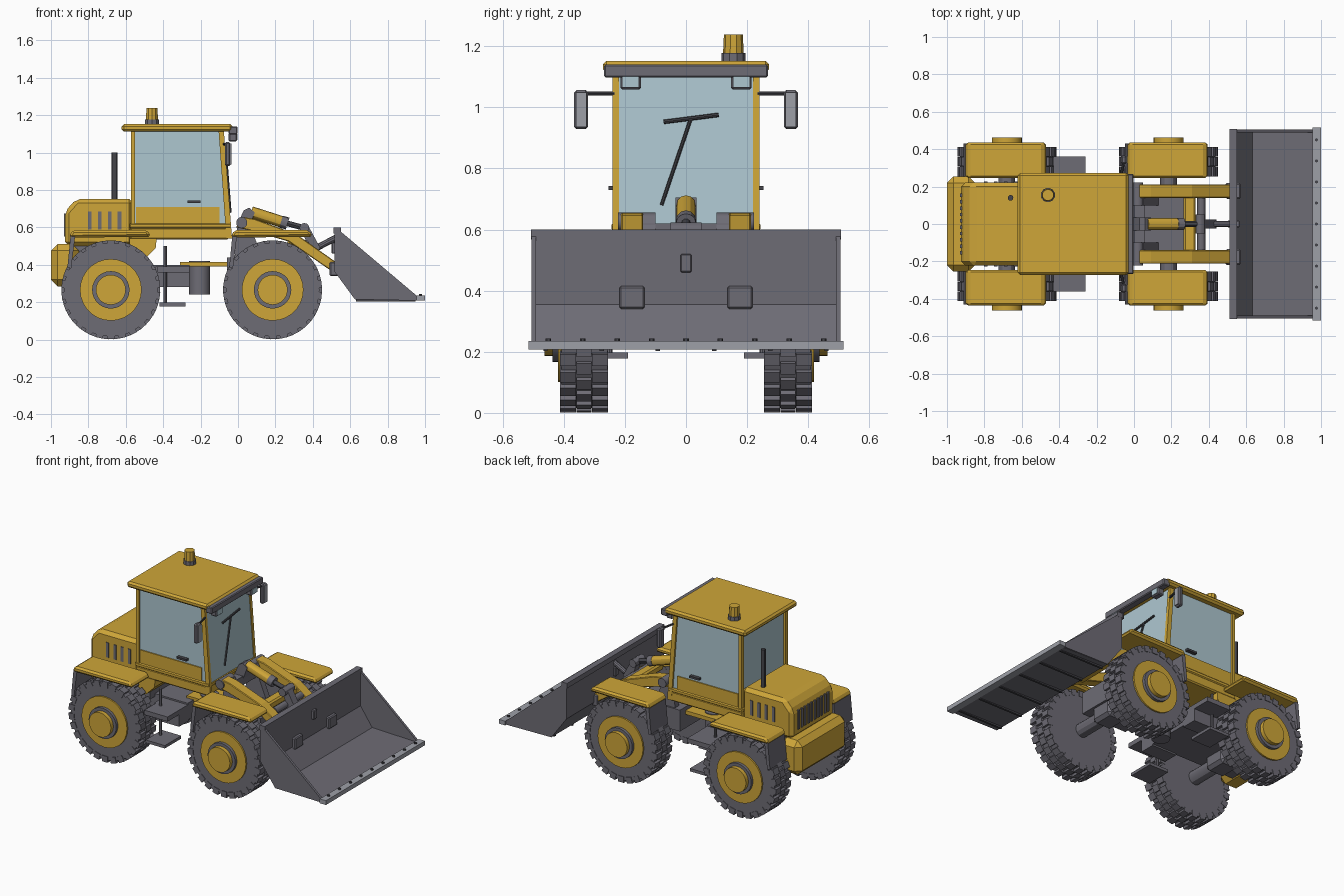
import bpy, bmesh, math
from mathutils import Vector, Matrix


def mat(name, rgb):
    m = bpy.data.materials.new(name)
    m.diffuse_color = (*rgb, 1)
    return m


YELLOW = mat("machine yellow", (0.62, 0.38, 0.04))
GREY = mat("rubber grey", (0.155, 0.15, 0.178))
DARK = mat("dark trim", (0.06, 0.06, 0.07))
LIGHT = mat("light steel", (0.34, 0.35, 0.39))
GLASS = mat("glass blue", (0.42, 0.57, 0.63))


def finish(bm, name, m, bevel=0, smooth=False):
    bmesh.ops.recalc_face_normals(bm, faces=bm.faces)
    me = bpy.data.meshes.new(name)
    bm.to_mesh(me)
    bm.free()
    ob = bpy.data.objects.new(name, me)
    bpy.context.collection.objects.link(ob)
    me.materials.append(m)
    if bevel:
        b = ob.modifiers.new("bevel", 'BEVEL')
        b.width, b.segments, b.limit_method = bevel, 1, 'ANGLE'
    if smooth:
        bpy.context.view_layer.objects.active = ob
        bpy.ops.object.select_all(action='DESELECT')
        ob.select_set(True)
        bpy.ops.object.shade_smooth_by_angle()
    return ob


def add_box(bm, x, y, z, rot=None):
    """Adds a cuboid given (min, max) ranges, optionally turned by a matrix."""
    c = Vector(((x[0] + x[1]) / 2, (y[0] + y[1]) / 2, (z[0] + z[1]) / 2))
    s = Matrix.Diagonal((abs(x[1] - x[0]), abs(y[1] - y[0]), abs(z[1] - z[0]), 1))
    bmesh.ops.create_cube(bm, size=1, matrix=(rot or Matrix()) @ Matrix.Translation(c) @ s)


def box(name, m, x, y, z, bevel=0):
    bm = bmesh.new()
    add_box(bm, x, y, z)
    return finish(bm, name, m, bevel)


def prism(name, m, profile, y0, y1, bevel=0):
    """Side profile in x/z, extruded across y."""
    bm = bmesh.new()
    f = bm.faces.new([bm.verts.new((x, y0, z)) for x, z in profile])
    ext = bmesh.ops.extrude_face_region(bm, geom=[f])
    vs = [v for v in ext["geom"] if isinstance(v, bmesh.types.BMVert)]
    bmesh.ops.translate(bm, verts=vs, vec=(0, y1 - y0, 0))
    return finish(bm, name, m, bevel)


def rod(name, m, a, b, r, n=12, r2=None):
    a, b = Vector(a), Vector(b)
    d = b - a
    bm = bmesh.new()
    mx = Matrix.Translation((a + b) / 2) @ d.to_track_quat('Z', 'Y').to_matrix().to_4x4()
    bmesh.ops.create_cone(bm, cap_ends=True, segments=n, radius1=r,
                          radius2=r if r2 is None else r2, depth=d.length, matrix=mx)
    return finish(bm, name, m, smooth=n > 10)


# ---- wheels, fenders and mud flaps
def wheel(label, cx, s):
    cz = 0.266
    rod(label + "_tyre", GREY, (cx, s * 0.257, cz), (cx, s * 0.408, cz), 0.25, 36)
    bm = bmesh.new()
    n = 26
    for row, (y0, y1) in enumerate(((0.255, 0.307), (0.309, 0.358), (0.36, 0.412))):
        for i in range(n):
            turn = Matrix.Translation((cx, 0, cz)) @ Matrix.Rotation(
                2 * math.pi * (i + 0.5 * (row == 1)) / n, 4, 'Y')
            add_box(bm, (-0.02, 0.02), (s * y0, s * y1), (0.225, 0.264), turn)
    finish(bm, label + "_tread_lugs", GREY)
    for part, m, r, y in (("rim", YELLOW, 0.165, 0.418), ("hub_ring", GREY, 0.1, 0.437),
                          ("hub_cap", YELLOW, 0.08, 0.463)):
        rod(label + "_" + part, m, (cx, s * 0.4, cz), (cx, s * y, cz), r, 28)
    # fender plate with sloped ends
    prism(label + "_fender", YELLOW,
          [(cx - 0.225, 0.545), (cx - 0.205, 0.585), (cx + 0.195, 0.585), (cx + 0.215, 0.55)],
          s * 0.245, s * 0.437, 0.012)
    prism(label + "_mud_flap", GREY,
          [(cx - 0.215, 0.56), (cx - 0.19, 0.56), (cx - 0.212, 0.38), (cx - 0.232, 0.385)],
          s * 0.255, s * 0.43)


for label, cx in (("front", 0.185), ("rear", -0.68)):
    for side, s in (("left", 1), ("right", -1)):
        wheel(label + "_" + side, cx, s)
    rod(label + "_axle", GREY, (cx, -0.26, 0.266), (cx, 0.26, 0.266), 0.045)
    box(label + "_axle_housing", GREY, (cx - 0.07, cx + 0.07), (-0.08, 0.08), (0.21, 0.34), 0.02)

# ---- frame and articulation
box("rear_frame", GREY, (-0.88, -0.26), (-0.15, 0.15), (0.29, 0.4))
box("engine_base", GREY, (-0.88, -0.5), (-0.2, 0.2), (0.38, 0.54))
prism("cab_support", YELLOW, [(-0.58, 0.54), (-0.435, 0.54), (-0.44, 0.49), (-0.5, 0.43), (-0.58, 0.43)],
      -0.24, 0.24)
rod("pivot_post", GREY, (-0.205, 0, 0.24), (-0.205, 0, 0.42), 0.056, 16)
box("pivot_plate", YELLOW, (-0.31, -0.03), (-0.09, 0.09), (0.39, 0.415))
box("front_frame", GREY, (-0.06, 0.27), (-0.15, 0.15), (0.3, 0.44))
for s in (1, -1):
    prism("arm_tower", GREY, [(-0.02, 0.42), (0.14, 0.42), (0.05, 0.64), (0.0, 0.64)], s * 0.1, s * 0.14)
    # boarding steps
    box("lower_step", GREY, (-0.42, -0.28), (s * 0.19, s * 0.36), (0.178, 0.197))
    box("upper_step", GREY, (-0.43, -0.26), (s * 0.15, s * 0.36), (0.36, 0.39))
    box("step_box", GREY, (-0.44, -0.26), (s * 0.14, s * 0.24), (0.28, 0.39))
    rod("step_rail", GREY, (-0.388, s * 0.25, 0.18), (-0.388, s * 0.25, 0.5), 0.009, 8)

# ---- engine hood, vents, exhaust, counterweight
prism("engine_hood", YELLOW,
      [(-0.925, 0.5), (-0.925, 0.685), (-0.865, 0.752), (-0.56, 0.752), (-0.56, 0.5)], -0.222, 0.222, 0.022)
for s in (1, -1):
    for i in range(4):
        x = -0.802 + i * 0.053
        box("side_vent", GREY, (x, x + 0.02), (s * 0.215, s * 0.226), (0.588, 0.685))
for i in range(10):
    y = -0.153 + i * 0.034
    box("rear_vent", GREY, (-0.931, -0.92), (y - 0.009, y + 0.009), (0.55, 0.675))
box("counterweight", YELLOW, (-1.0, -0.85), (-0.255, 0.255), (0.285, 0.51), 0.035)
for s in (1, -1):
    box("tail_plate", YELLOW, (-1.0, -0.97), (s * 0.14, s * 0.19), (0.44, 0.468))
rod("exhaust", DARK, (-0.66, 0.14, 0.74), (-0.66, 0.14, 1.0), 0.015)

# ---- cab
box("cab_base", YELLOW, (-0.578, -0.05), (-0.24, 0.24), (0.535, 0.6), 0.008)
box("cab_sill", YELLOW, (-0.58, -0.038), (-0.243, 0.243), (0.595, 0.622), 0.006)
prism("cab_glass", GLASS, [(-0.558, 0.61), (-0.041, 0.61), (-0.081, 1.12), (-0.558, 1.12)], -0.23, 0.23)
for s in (1, -1):
    prism("front_pillar", YELLOW, [(-0.062, 0.54), (-0.032, 0.54), (-0.076, 1.12), (-0.104, 1.12)],
          s * 0.22, s * 0.241)
    box("rear_pillar", YELLOW, (-0.572, -0.55), (s * 0.215, s * 0.241), (0.6, 1.12))
    box("door_panel", YELLOW, (-0.545, -0.1), (s * 0.225, s * 0.237), (0.615, 0.708))
    box("door_handle", DARK, (-0.27, -0.2), (s * 0.228, s * 0.253), (0.73, 0.743))
    # mirrors and work lamps
    rod("mirror_arm", DARK, (-0.075, s * 0.235, 1.045), (-0.055, s * 0.33, 1.045), 0.007, 8)
    box("mirror", GREY, (-0.07, -0.04), (s * 0.32, s * 0.366), (0.928, 1.056), 0.008)
    box("mirror_face", LIGHT, (-0.042, -0.036), (s * 0.326, s * 0.36), (0.936, 1.048))
    box("work_lamp", GREY, (-0.05, -0.006), (s * 0.147, s * 0.215), (1.058, 1.105), 0.006)
    box("lamp_lens", GLASS, (-0.008, -0.003), (s * 0.155, s * 0.207), (1.066, 1.1))
box("roof", YELLOW, (-0.622, -0.03), (-0.272, 0.272), (1.112, 1.152), 0.012)
box("roof_visor", GREY, (-0.05, -0.003), (-0.268, 0.268), (1.097, 1.14), 0.005)
rod("beacon_base", GREY, (-0.46, 0.155, 1.145), (-0.46, 0.155, 1.177), 0.039, 10)
rod("beacon", YELLOW, (-0.46, 0.155, 1.17), (-0.46, 0.155, 1.238), 0.034, 10, 0.031)
rod("wiper_arm", DARK, (-0.04, -0.08, 0.68), (-0.062, 0.015, 0.96), 0.006, 8)
rod("wiper_blade", DARK, (-0.061, -0.073, 0.952), (-0.063, 0.107, 0.975), 0.007, 8)

# ---- lifting arms and bucket linkage
for s in (1, -1):
    prism("lift_arm", YELLOW, [(-0.01, 0.6), (0.03, 0.655), (0.09, 0.645), (0.31, 0.565), (0.53, 0.41),
                               (0.53, 0.35), (0.48, 0.38), (0.27, 0.525), (0.06, 0.585)],
          s * 0.14, s * 0.212, 0.004)
    rod("arm_pin", GREY, (0.02, s * 0.1, 0.625), (0.02, s * 0.222, 0.625), 0.03, 14)
    box("bucket_hinge", GREY, (0.49, 0.57), (s * 0.135, s * 0.218), (0.34, 0.415), 0.006)
box("arm_cross_tube", YELLOW, (0.265, 0.33), (-0.15, 0.15), (0.505, 0.555), 0.01)
box("tower_bridge", GREY, (0.0, 0.06), (-0.14, 0.14), (0.56, 0.62))
prism("cylinder_mount", GREY, [(-0.01, 0.6), (0.06, 0.6), (0.09, 0.68), (0.06, 0.705), (0.03, 0.69)], -0.035, 0.035)
rod("tilt_cylinder", YELLOW, (0.07, 0, 0.682), (0.245, 0, 0.626), 0.031, 12)
rod("cylinder_collar", GREY, (0.23, 0, 0.631), (0.265, 0, 0.62), 0.033, 12)
rod("cylinder_rod", DARK, (0.25, 0, 0.625), (0.36, 0, 0.595), 0.015, 12)
rod("lever_pin", GREY, (0.355, -0.05, 0.597), (0.355, 0.05, 0.597), 0.026, 12)
prism("tilt_lever", GREY, [(0.335, 0.605), (0.375, 0.61), (0.44, 0.49), (0.42, 0.46), (0.38, 0.48)], -0.025, 0.025)
rod("bucket_link", GREY, (0.41, 0, 0.485), (0.525, 0, 0.545), 0.017, 10)
rod("lever_cross_pin", GREY, (0.36, -0.14, 0.51), (0.36, 0.14, 0.51), 0.022, 12)
box("link_bracket", GREY, (0.5, 0.565), (-0.018, 0.018), (0.46, 0.52), 0.004)

# ---- bucket: folded shell, side plates, rim, cutting lip
prism("bucket_shell", GREY, [(0.515, 0.6), (0.515, 0.365), (0.625, 0.215), (0.98, 0.208), (0.98, 0.225),
                             (0.633, 0.235), (0.548, 0.355), (0.548, 0.6)], -0.5, 0.5)
box("bucket_rim", GREY, (0.51, 0.55), (-0.507, 0.507), (0.567, 0.6))
for s in (1, -1):
    prism("bucket_side", GREY, [(0.515, 0.595), (0.515, 0.365), (0.625, 0.215), (0.965, 0.21),
                                (0.955, 0.235), (0.55, 0.577)], s * 0.49, s * 0.506)
box("cutting_lip", LIGHT, (0.955, 1.0), (-0.515, 0.515), (0.208, 0.236))
for i in range(9):
    y = -0.45 + i * 0.1125
    rod("lip_bolt", DARK, (0.975, y, 0.23), (0.975, y, 0.244), 0.009, 6)
for i in range(6):
    y = -0.46 + i * 0.184
    box("bucket_wear_strip", DARK, (0.63, 0.95), (y - 0.007, y + 0.007), (0.203, 0.214))
